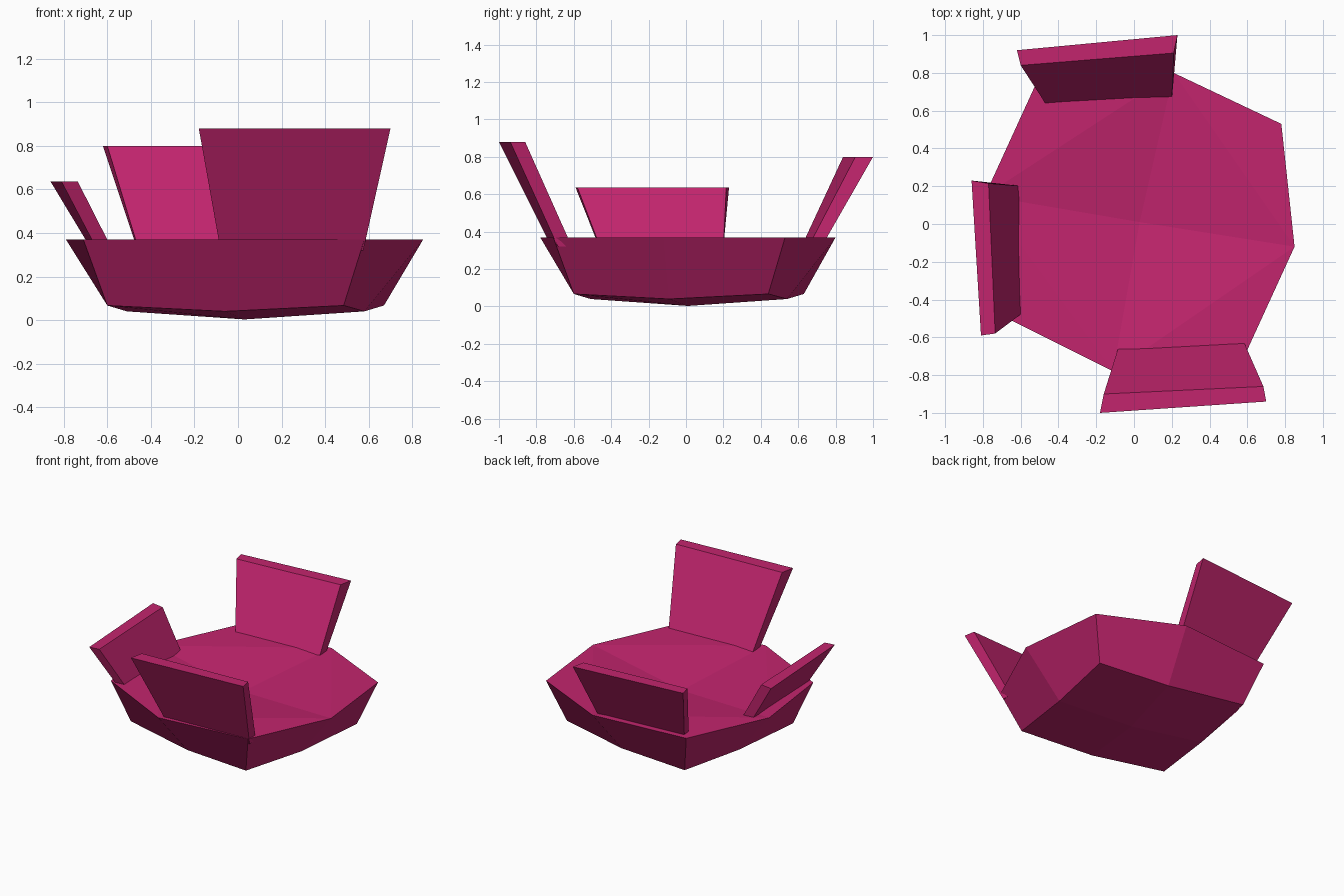
import bpy

cube = bpy.data.objects.get("Cube")
if cube:
    bpy.data.objects.remove(cube, do_unlink=True)

# Single flat colour
magenta = bpy.data.materials.new("magenta")
magenta.use_nodes = True
colour = (0.54, 0.018, 0.155, 1)
magenta.diffuse_color = colour
bsdf = next(n for n in magenta.node_tree.nodes if n.type == "BSDF_PRINCIPLED")
bsdf.inputs["Base Color"].default_value = colour
bsdf.inputs["Roughness"].default_value = 0.8


def build(name, verts, faces):
    mesh = bpy.data.meshes.new(name)
    mesh.from_pydata(verts, [], faces)
    mesh.materials.append(magenta)
    mesh.update()
    obj = bpy.data.objects.new(name, mesh)
    bpy.context.collection.objects.link(obj)
    return obj


# Dish: rim and base loops alternate corner, mid-side, going counter-clockwise from above
rim = [(0.78, 0.53), (0.21, 0.80), (-0.52, 0.74), (-0.79, 0.15),
       (-0.71, -0.48), (-0.11, -0.78), (0.58, -0.71), (0.85, -0.12)]
base = [(0.67, 0.44), (0.15, 0.54), (-0.43, 0.63), (-0.51, 0.10),
        (-0.60, -0.40), (-0.06, -0.51), (0.485, -0.60), (0.58, -0.09)]
n = len(rim)
verts = [(x, y, 0.37) for x, y in rim]
verts += [(x, y, 0.04 if i % 2 else 0.067) for i, (x, y) in enumerate(base)]
verts += [(0.03, 0.01, 0.30), (0.03, 0.01, 0.003)]
hollow, keel = 2 * n, 2 * n + 1
faces = [(i + n, (i + 1) % n + n, (i + 1) % n, i)[::-1] for i in range(n)]
for c in range(0, n, 2):
    before, after = (c - 1) % n, c + 1
    faces += [(before, c, after), (before, after, hollow)]       # hollow top
    faces.append((keel, after + n, c + n, before + n))           # shallow underside
build("dish", verts, faces)


# Leaning panels: each ring is outer pair then inner pair
def panel(name, top_z, top, foot):
    verts = [(x, y, 0.32) for x, y in foot] + [(x, y, top_z) for x, y in top]
    faces = [(3, 2, 1, 0), (4, 5, 6, 7)]
    faces += [(i, (i + 1) % 4, (i + 1) % 4 + 4, i + 4) for i in range(4)]
    build(name, verts, faces)


panel("front_panel", 0.88,
      [(-0.18, -1.0), (0.70, -0.94), (0.685, -0.86), (-0.16, -0.90)],
      [(-0.08, -0.72), (0.575, -0.685), (0.575, -0.61), (-0.08, -0.645)])
panel("back_panel", 0.80,
      [(0.23, 1.0), (-0.62, 0.92), (-0.60, 0.84), (0.21, 0.905)],
      [(0.20, 0.725), (-0.46, 0.675), (-0.455, 0.617), (0.20, 0.654)])
panel("right_panel", 0.635,
      [(-0.86, 0.23), (-0.81, -0.59), (-0.735, -0.58), (-0.77, 0.215)],
      [(-0.67, 0.20), (-0.645, -0.465), (-0.575, -0.46), (-0.59, 0.20)])
